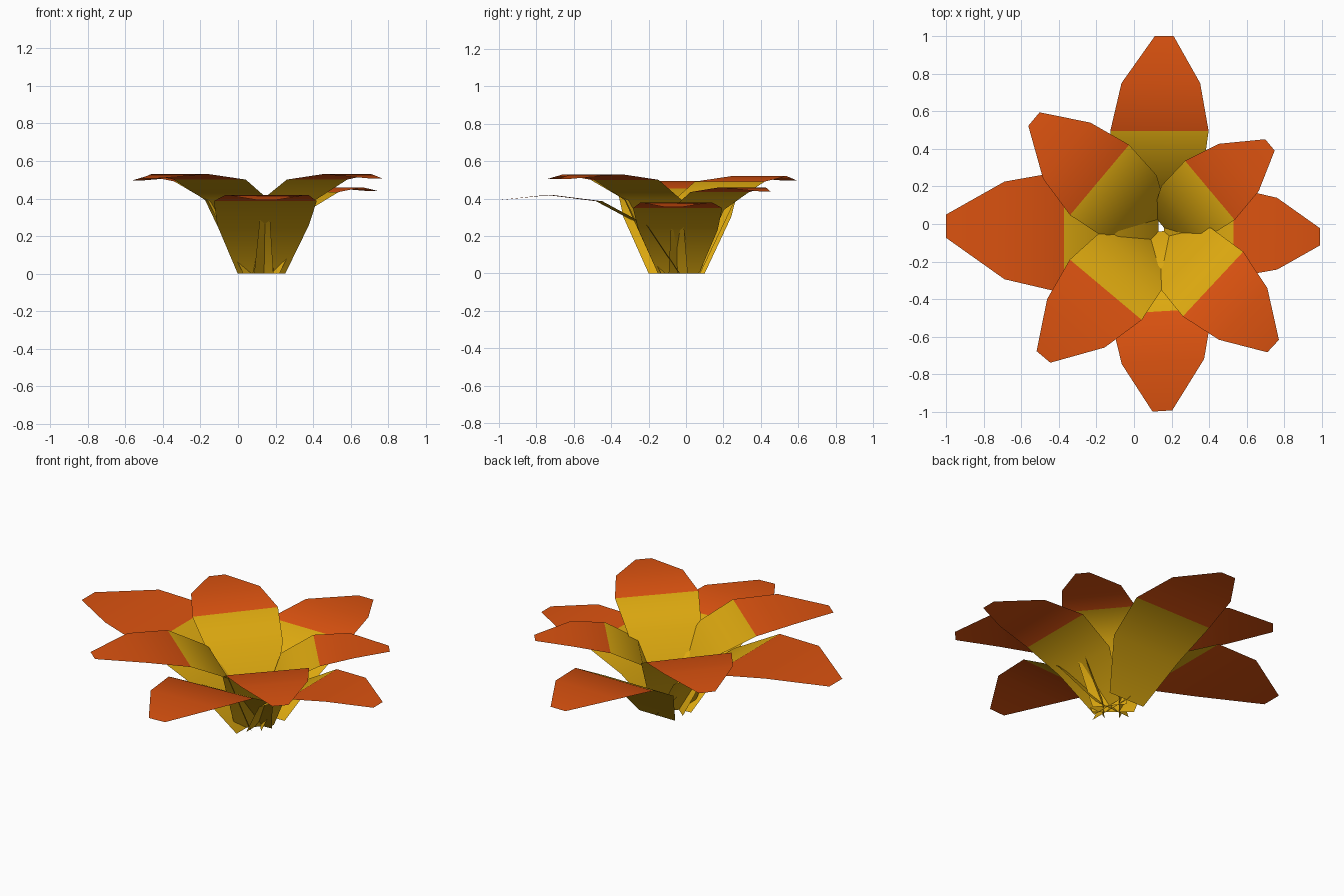
import bpy, math

if "Cube" in bpy.data.objects:
    bpy.data.objects.remove(bpy.data.objects["Cube"])

def material(name, rgb):
    m = bpy.data.materials.new(name)
    m.diffuse_color = (*rgb, 1)
    m.use_nodes = True
    m.node_tree.nodes["Principled BSDF"].inputs["Base Color"].default_value = m.diffuse_color
    return m

yellow = material("golden_yellow", (0.73, 0.40, 0.005))
orange = material("burnt_orange", (0.71, 0.085, 0.005))

# Petal stations, as fractions of length (height: fraction of peak height)
WIDTH = (0.265, 0.51, 0.575, 0.46, 0.11)
DRIFT = (0.0, 0.003, 0.006, 0.014, 0.034)      # slight lean to the right
OUTER = ((0, 0), (0.19, 0.61), (0.445, 0.92), (0.725, 1), (1, 0.935))
INNER = ((0, 0), (0.185, 0.74), (0.44, 0.945), (0.715, 1), (1, 0.955))

def petal(name, profile, base, angle, length, height):
    a = math.radians(angle)
    dx, dy = math.cos(a), math.sin(a)
    verts, faces = [], []
    for (r, h), w, drift in zip(profile, WIDTH, DRIFT):
        for side in (-0.5, 0.5):
            s = (drift + side * w) * length        # offset to the right
            verts.append((base[0] + dx * r * length + dy * s,
                          base[1] + dy * r * length - dx * s,
                          h * height))
    for i in range(4):
        faces.append((2 * i, 2 * i + 1, 2 * i + 3, 2 * i + 2))
    me = bpy.data.meshes.new(name)
    me.from_pydata(verts, [], faces)
    me.materials.append(yellow)
    me.materials.append(orange)
    for i, p in enumerate(me.polygons):
        p.material_index = int(i >= 2)             # outer half is orange
        p.use_smooth = True
    bpy.context.collection.objects.link(bpy.data.objects.new(name, me))

# Low, spreading outer petals
petal("outer_petal_back", OUTER, (0.13, 0.09), 90, 0.91, 0.405)
petal("outer_petal_front", OUTER, (0.125, -0.04), 273.5, 0.955, 0.42)
petal("outer_petal_left", OUTER, (0.13, -0.05), 180, 1.13, 0.495)
petal("outer_petal_right", OUTER, (0.16, -0.04), 0, 0.83, 0.38)

# Tall, steep inner petals
petal("inner_petal_back_right", INNER, (0.16, -0.02), 40, 0.715, 0.46)
petal("inner_petal_back_left", INNER, (0.10, -0.01), 140, 0.85, 0.52)
petal("inner_petal_front_left", INNER, (0.10, -0.06), 230, 0.87, 0.53)
petal("inner_petal_front_right", INNER, (0.16, -0.07), 317, 0.82, 0.53)
